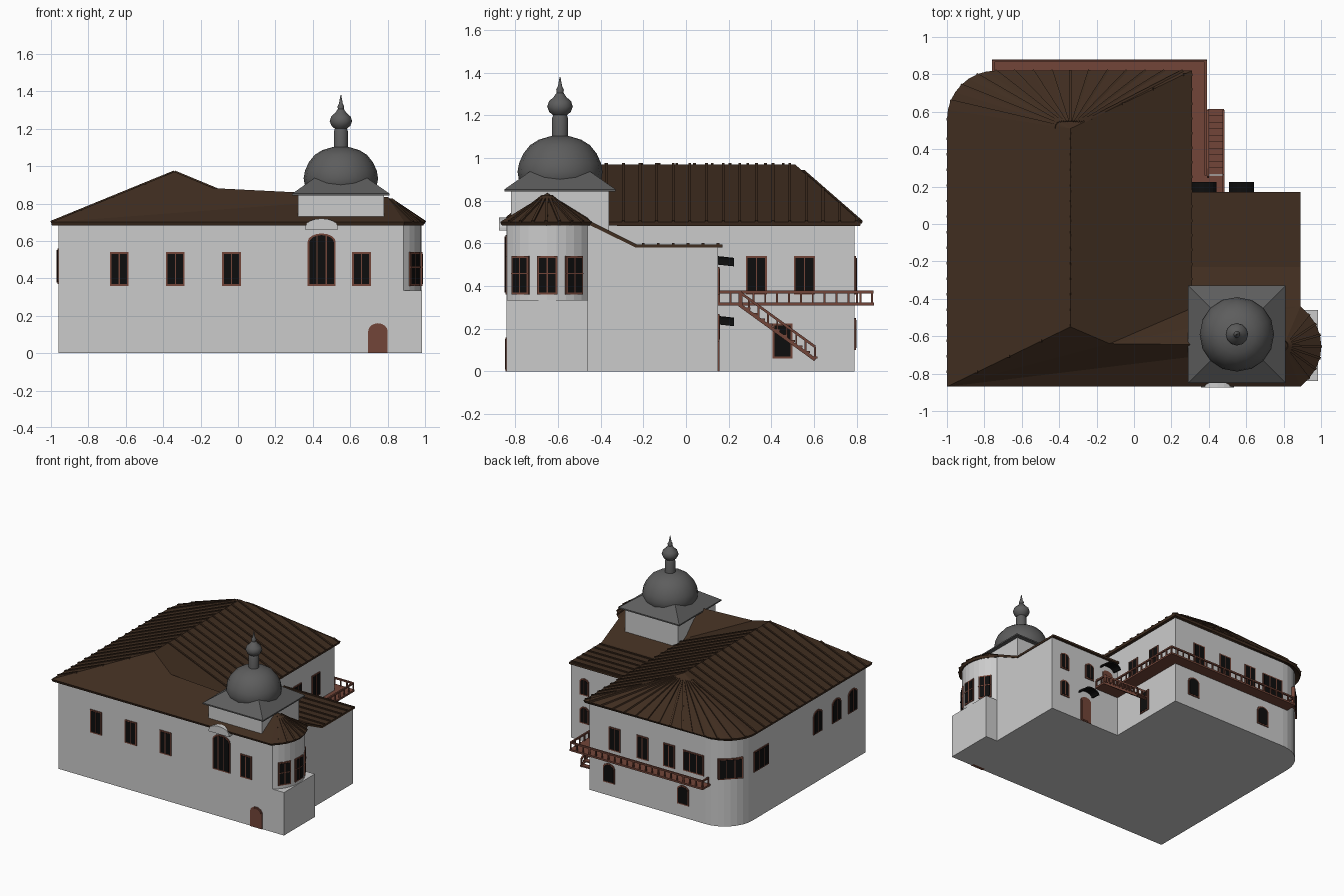
import bpy, bmesh, math
from mathutils import Vector as V, Matrix

if "Cube" in bpy.data.objects:
    bpy.data.objects.remove(bpy.data.objects["Cube"])

def material(name, c):
    m = bpy.data.materials.new(name)
    m.diffuse_color = (*c, 1)
    m.use_nodes = True
    m.node_tree.nodes["Principled BSDF"].inputs["Base Color"].default_value = m.diffuse_color
    return m

ROOF = material("roof_brown", (.05, .026, .014))
WOOD = material("wood", (.17, .06, .04))
BLACK = material("black", (.004, .004, .004))
DARK = material("dark_grey", (.11, .11, .11))

def finish(bm, name, mats=(), recalc=True):
    if recalc:
        bmesh.ops.recalc_face_normals(bm, faces=bm.faces)
    me = bpy.data.meshes.new(name)
    bm.to_mesh(me)
    bm.free()
    for m in mats:
        me.materials.append(m)
    ob = bpy.data.objects.new(name, me)
    bpy.context.collection.objects.link(ob)
    return ob

def prism(bm, pts, vec, mi=0, M=Matrix()):
    a = [bm.verts.new(M @ V(p)) for p in pts]
    b = [bm.verts.new(M @ (V(p) + V(vec))) for p in pts]
    n = len(a)
    fs = [bm.faces.new(a), bm.faces.new(b[::-1])]
    fs += [bm.faces.new((a[i], a[(i + 1) % n], b[(i + 1) % n], b[i])) for i in range(n)]
    for f in fs:
        f.material_index = mi

def bar(bm, p, q, w, h, mi=0, M=Matrix()):
    p, q = V(p), V(q)
    d = (q - p).normalized()
    s = d.cross(V((0, 0, 1)))
    s = s.normalized() if s.length > .01 else V((1, 0, 0))
    u = s.cross(d)
    s, u = s * w / 2, u * h / 2
    prism(bm, [p - s - u, p + s - u, p + s + u, p - s + u], q - p, mi, M)

def box(bm, x0, x1, y0, y1, z0, z1):
    prism(bm, [(x0, y0, z0), (x1, y0, z0), (x1, y1, z0), (x0, y1, z0)], (0, 0, z1 - z0))

def arc(cx, cy, r, a0, a1, n):
    return [(cx + r * math.cos(math.radians(a0 + (a1 - a0) * i / n)),
             cy + r * math.sin(math.radians(a0 + (a1 - a0) * i / n))) for i in range(n + 1)]

def lathe(name, prof, c, n, mat):
    bm = bmesh.new()
    rings = [[bm.verts.new((c[0] + r * math.cos(2 * math.pi * i / n), c[1] + r * math.sin(2 * math.pi * i / n), z))
              for i in range(n)] for r, z in prof]
    for a, b in zip(rings, rings[1:]):
        for i in range(n):
            bm.faces.new((a[i], a[(i + 1) % n], b[(i + 1) % n], b[i]))
    bm.faces.new(rings[0])
    bm.faces.new(rings[-1])
    ob = finish(bm, name, [mat])
    bpy.context.view_layer.objects.active = ob
    ob.select_set(True)
    bpy.ops.object.shade_smooth_by_angle(angle=math.radians(40))
    ob.select_set(False)

# outline of an opening; rise > 0 gives an arched head
def opening(w, h, rise, y, z0=0):
    top = [(w / 2 * math.cos(math.pi * i / 8), y, z0 + h - rise + rise * math.sin(math.pi * i / 8))
           for i in range(9)] if rise else [(w / 2, y, z0 + h), (-w / 2, y, z0 + h)]
    return [(-w / 2, y, z0), (w / 2, y, z0)] + top

def window(name, pos, ang, w, h, rise=0, mull=1, transom=False, pane=1):
    bm = bmesh.new()
    M = Matrix.Translation(pos) @ Matrix.Rotation(math.radians(ang), 4, 'Z')
    t = .009
    prism(bm, opening(w, h, rise, .02), (0, -.026, 0), 0, M)
    prism(bm, opening(w - 2 * t, h - 2 * t, max(rise - t / 2, 0), .0, t), (0, -.008, 0), pane, M)
    for i in range(mull):
        x = w * ((i + 1) / (mull + 1) - .5)
        bar(bm, (x, -.006, t), (x, -.006, h - t), .006, .008, 0, M)
    if transom:
        bar(bm, (-w / 2, -.006, h * .55), (w / 2, -.006, h * .55), .008, .006, 0, M)
    finish(bm, name, [WOOD, BLACK])

# walls
bm = bmesh.new()
foot = [(-.96, -.84), (.28, -.84), (.28, .79)] + arc(-.72, .55, .24, 90, 180, 8)
prism(bm, [(x, y, 0) for x, y in foot], (0, 0, .685))
finish(bm, "main_walls")
bm = bmesh.new()
prof = [(-.84, 0), (-.84, .685), (-.46, .69), (-.23, .58), (.15, .58), (.15, 0)]
prism(bm, [(.28, y, z) for y, z in prof], (.605, 0, 0))
finish(bm, "side_wing_walls")
bm = bmesh.new()
box(bm, .88, .985, -.84, -.46, 0, .335)
finish(bm, "bay_base")
bm = bmesh.new()
prism(bm, [(x, y, .335) for x, y in arc(.75, -.65, .232, -55, 55, 10)], (0, 0, .35))
finish(bm, "bay_wall")

# main roof: ridge A-B, wing ridge R1-R2, rounded rear corner and bay cone
A, B = V((-.34, -.55, .97)), V((-.34, .51, .97))
R1, R2 = V((-.13, -.64, .882)), V((.80, -.65, .835))
E = .70
SW, SE, NE = V((-1, -.87, E)), V((.89, -.87, E)), V((.31, .82, E))
VA, WE = V((.31, -.45, E)), V((.89, -.44, E))
back = [V((x, y, E)) for x, y in arc(-.74, .56, .26, 90, 180, 8)]
cone = [V((x, y, E)) for x, y in arc(.75, -.655, .252, -57, 57, 8)]
cone[0], cone[-1] = SE, WE
bm = bmesh.new()
tris = [(SW, SE, R2), (SW, R2, R1), (SW, R1, A), (SW, A, B), (SW, B, back[-1]), (A, R1, VA), (A, VA, B),
        (B, VA, NE), (B, NE, back[0]), (R1, R2, WE), (R1, WE, VA)]
tris += [(B, p, q) for p, q in zip(back, back[1:])] + [(R2, p, q) for p, q in zip(cone, cone[1:])]
for t in tris:
    bm.faces.new([bm.verts.new(p) for p in t])
bmesh.ops.remove_doubles(bm, verts=bm.verts, dist=.0005)
bm.normal_update()
for f in bm.faces:
    if f.normal.z < 0:
        f.normal_flip()
ob = finish(bm, "main_roof", [ROOF], False)
s = ob.modifiers.new("thickness", 'SOLIDIFY')
s.thickness, s.offset = .02, -1

# annex roof, sloping off the wing and then level
bm = bmesh.new()
prof = [(-.46, .71), (-.23, .595), (.17, .595), (.17, .58), (-.235, .58), (-.46, .69)]
prism(bm, [(.28, y, z) for y, z in prof], (.61, 0, 0))
finish(bm, "annex_roof", [ROOF])

# raised roof seams
bm = bmesh.new()
def seam(p, q):
    bar(bm, p, q, .013, .014)
for i in range(17):
    y = -.45 + i * .078
    top = B.lerp(NE, (y - .51) / .31) if y > .51 else V((-.34, y, .97))
    if y > -.43:
        seam(top, (.31, y, E))
for i in range(16):
    y = -.79 + i * .083
    top = A.lerp(SW, (y + .55) / -.32) if y < -.55 else V((-.34, y, .97))
    seam(top, (-1, y, E))
for p in back[::2] + [V((x, .82, E)) for x in (-.64, -.54, -.44, -.34, -.24, -.14, -.04, .06, .16, .26)]:
    seam(B.lerp(p, .12), p)
for p in cone[1:-1]:
    seam(R2.lerp(p, .1), p)
for i in range(6):
    y = -.2 + i * .07
    seam((.3, y, .595), (.885, y, .595))
finish(bm, "roof_seams", [ROOF])

# domed tower
bm = bmesh.new()
box(bm, .32, .78, -.82, -.36, .66, .85)
finish(bm, "tower_drum")
bm = bmesh.new()
rings = [[bm.verts.new((.55 + sx * h, -.59 + sy * h, z)) for sx, sy in ((-1, -1), (1, -1), (1, 1), (-1, 1))]
         for h, z in ((.26, .843), (.26, .853), (.1, .965))]
for a, b in zip(rings, rings[1:]):
    for i in range(4):
        bm.faces.new((a[i], a[(i + 1) % 4], b[(i + 1) % 4], b[i]))
bm.faces.new(rings[0])
bm.faces.new(rings[-1])
finish(bm, "tower_skirt_roof", [DARK])
lathe("dome", [(.17, .86), (.193, .9), (.199, .935), (.192, .975), (.172, 1.02), (.14, 1.06), (.1, 1.085), (.04, 1.103)],
      (.55, -.59), 16, DARK)
lathe("lantern_spire", [(.038, 1.08), (.038, 1.185), (.032, 1.2), (.05, 1.215), (.06, 1.24), (.052, 1.265), (.03, 1.285),
      (.016, 1.305), (.018, 1.32), (.01, 1.335), (.002, 1.38)], (.55, -.59), 12, DARK)

# front openings
for i, x in enumerate((-.635, -.335, -.035, .66)):
    window(f"front_window_{i}", (x, -.84, .36), 0, .1, .18)
window("arched_front_window", (.447, -.84, .36), 0, .15, .28, .045, 2)
window("front_door", (.748, -.84, 0), 0, .105, .16, .045, 0, pane=0)
bm = bmesh.new()
prism(bm, opening(.175, .06, .045, -.875, .66), (0, .12, 0), 0, Matrix.Translation((.447, 0, 0)))
finish(bm, "eyebrow_arch")
# bay windows
for i, a in enumerate((-33, 0, 33)):
    r = math.radians(a)
    window(f"bay_window_{i}", (.75 + .23 * math.cos(r), -.65 + .23 * math.sin(r), .36), 90 + a, .095, .18, 0, 1, True)
# right side, rear, rounded corner and left side openings
for i, y in enumerate((.33, .555)):
    window(f"right_window_{i}", (.28, y, .36), 90, .1, .18)
window("right_lower_door", (.28, .452, .06), 90, .095, .165, 0, 0)
for i, x in enumerate((.06, -.18, -.41)):
    window(f"rear_window_{i}", (x, .79, .36), 180, .1, .18)
for i, (x, y, a) in enumerate(((-.62, .79, 180), (-.89, .72, 225), (-.96, .45, 270))):
    window(f"wide_window_{i}", (x, y, .37), a, .18, .16, 0, 2)
for i, x in enumerate((.11, -.53)):
    window(f"rear_lower_window_{i}", (x, .79, .1), 180, .1, .15, .035, 0)
for i, y in enumerate((-.25, -.48, -.68)):
    window(f"left_window_{i}", (-.96, y, .38), 270, .11, .18, .04)
for i, (x, z) in enumerate(((.77, .36), (.54, .36), (.77, .14))):
    window(f"annex_window_{i}", (x, .15, z), 180, .08, .13, .03)
window("annex_lower_door", (.575, .15, 0), 180, .09, .2, .03, 0, pane=0)
window("annex_upper_door", (.375, .15, .32), 180, .09, .17, .03, 0, pane=0)

# curved awnings over the annex doors
for n, x, z in (("upper", .375, .5), ("lower", .575, .22)):
    bm = bmesh.new()
    o = [(x + .066 * math.cos(math.pi * i / 8), .15, z + .04 * math.sin(math.pi * i / 8)) for i in range(9)]
    k = [(x + .056 * math.cos(math.pi * i / 8), .15, z + .028 * math.sin(math.pi * i / 8)) for i in range(9)]
    prism(bm, o + k[::-1], (0, .075, -.008))
    finish(bm, n + "_awning", [BLACK])

# balcony deck, railing and stair
bm = bmesh.new()
box(bm, .28, .39, .15, .88, .308, .322)
box(bm, -.76, .28, .785, .88, .308, .322)
box(bm, .39, .485, .15, .26, .308, .322)
finish(bm, "balcony_deck", [WOOD])
bm = bmesh.new()
def rail(p, q, lift=.06):
    p, q = V(p), V(q)
    up = V((0, 0, lift))
    bar(bm, p + up, q + up, .012, .012)
    n = max(1, round((q - p).length / .055))
    for i in range(n + 1):
        c = p.lerp(q, i / n)
        bar(bm, c, c + up, .009, .009)
rail((.383, .26, .312), (.383, .872, .312))
rail((.383, .872, .312), (-.752, .872, .312))
rail((-.752, .872, .312), (-.752, .8, .312))
rail((.478, .155, .312), (.478, .26, .312))
for x in (.395, .478):
    rail((x, .25, .312), (x, .605, .055))
    bar(bm, (x, .25, .312), (x, .605, .055), .012, .016)
finish(bm, "balcony_and_stair_railing", [WOOD])
bm = bmesh.new()
for i in range(10):
    y, z = .265 + i * .035, .29 - i * .0255
    box(bm, .392, .482, y, y + .036, z, z + .01)
finish(bm, "stair_treads", [WOOD])
